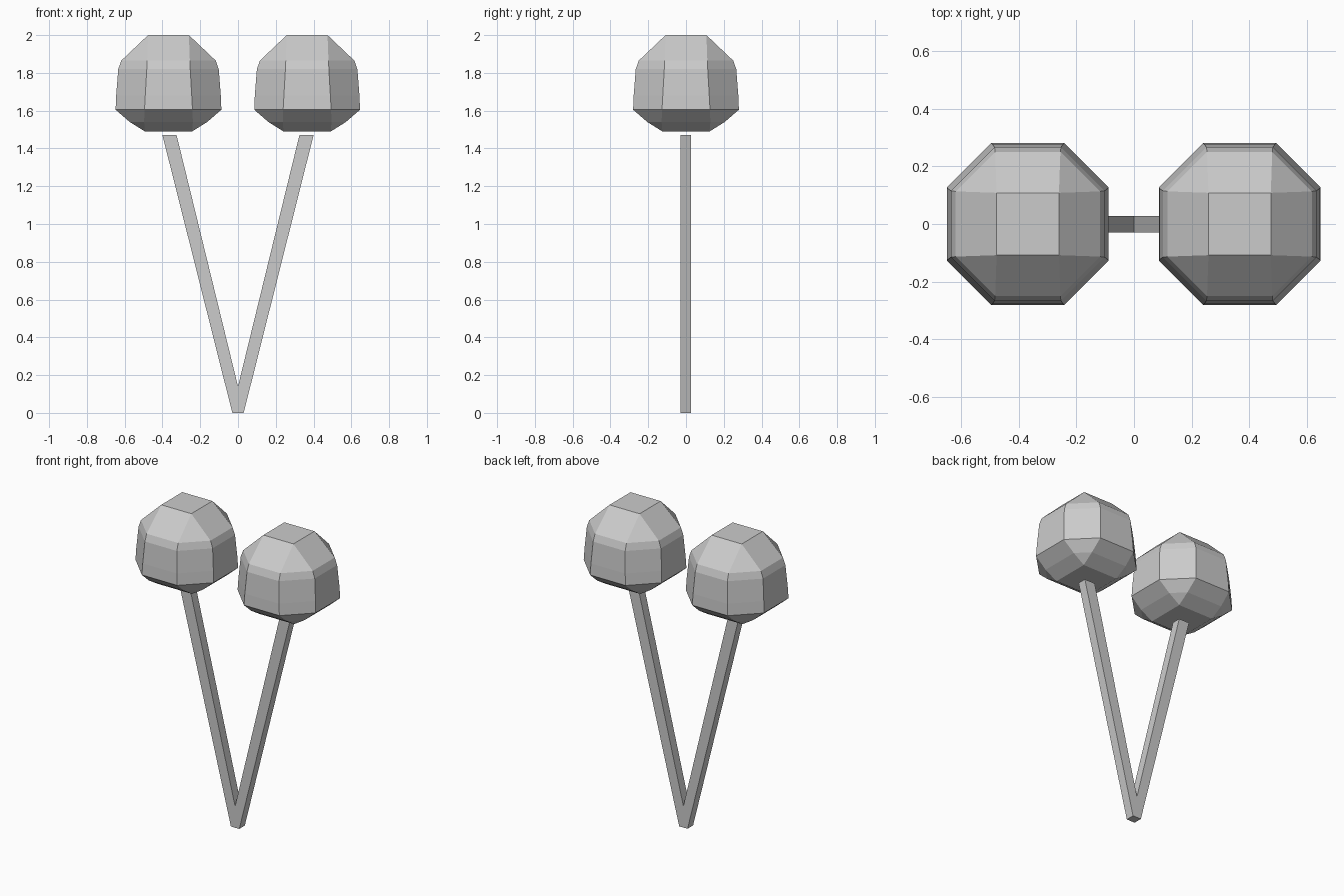
import bpy, bmesh

if "Cube" in bpy.data.objects:
    bpy.data.objects.remove(bpy.data.objects["Cube"])


def finish(name, bm):
    bmesh.ops.remove_doubles(bm, verts=bm.verts, dist=0.0005)
    bmesh.ops.recalc_face_normals(bm, faces=bm.faces)
    me = bpy.data.meshes.new(name)
    bm.to_mesh(me)
    bm.free()
    ob = bpy.data.objects.new(name, me)
    bpy.context.collection.objects.link(ob)
    return ob


# Faceted head: octagonal rings closing to a square at both ends
# (height, half width, half length of the straight side)
RINGS = [(1.49, .125, .125), (1.54, .205, .129), (1.605, .28, .127),
         (1.68, .277, .123), (1.82, .266, .115), (1.865, .25, .113), (2.0, .108, .108)]


def head(name, cx):
    bm = bmesh.new()
    loops = []
    for z, r, c in RINGS:
        pts = [(r, -c), (r, c), (c, r), (-c, r), (-r, c), (-r, -c), (-c, -r), (c, -r)]
        loops.append([bm.verts.new((cx + x, y, z)) for x, y in pts])
    for a, b in zip(loops, loops[1:]):
        for i in range(8):
            j = (i + 1) % 8
            bm.faces.new((a[i], a[j], b[j], b[i]))
    bm.faces.new(loops[0])
    bm.faces.new(loops[-1])
    return finish(name, bm)


for name, cx in (("left_head", -0.368), ("right_head", 0.366)):
    head(name, cx)

# Forked stem: V outline extruded front to back
half = [(.03, 0), (.40, 1.47), (.325, 1.47)]
outline = half + [(0, .14)] + [(-x, z) for x, z in reversed(half)]
bm = bmesh.new()
face = bm.faces.new([bm.verts.new((x, -.03, z)) for x, z in outline])
ext = bmesh.ops.extrude_face_region(bm, geom=[face])
moved = [v for v in ext["geom"] if isinstance(v, bmesh.types.BMVert)]
bmesh.ops.translate(bm, verts=moved, vec=(0, .057, 0))
finish("forked_stem", bm)
